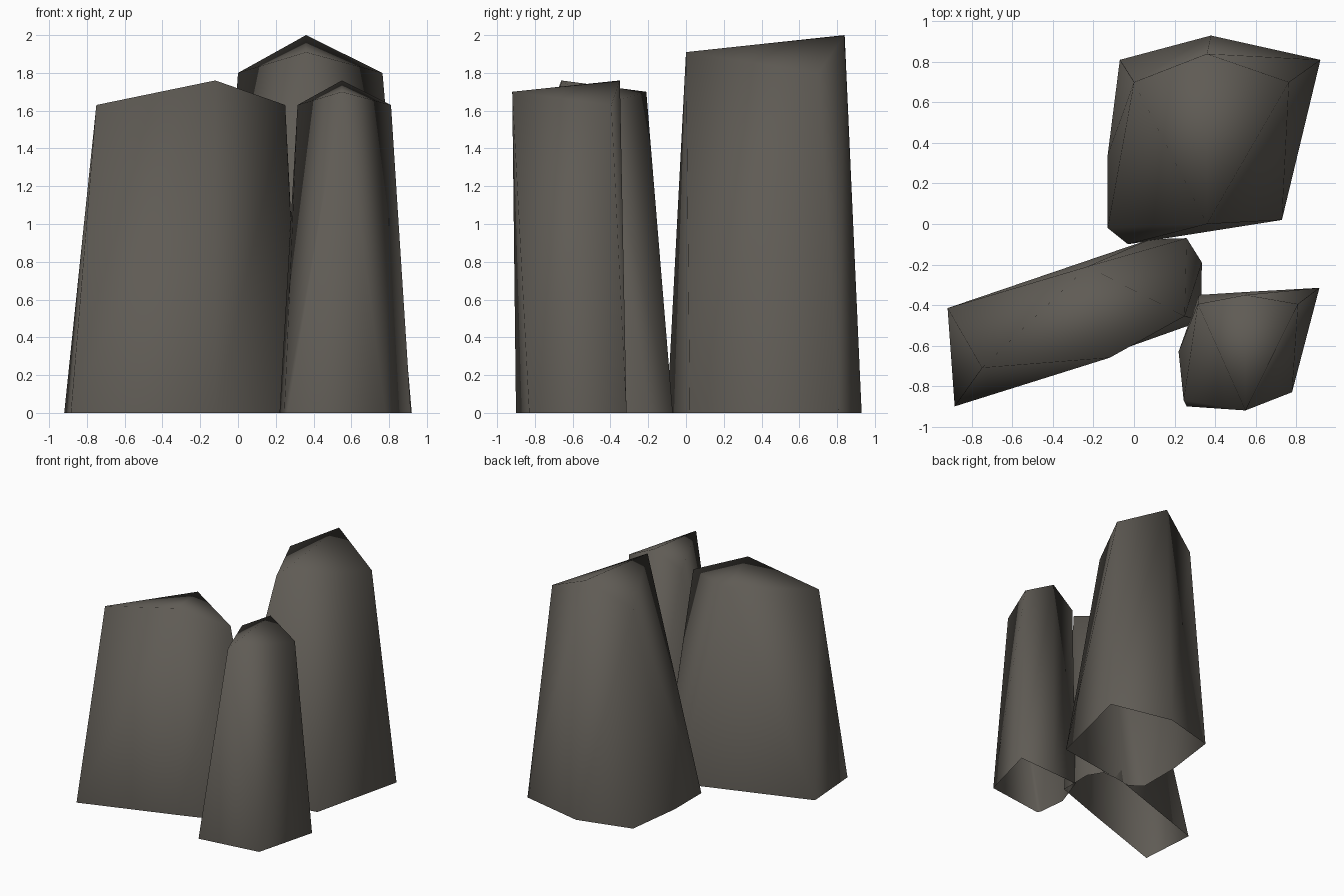
import bpy, bmesh

if "Cube" in bpy.data.objects:
    bpy.data.objects.remove(bpy.data.objects["Cube"])

# one dark stone colour
stone = bpy.data.materials.new("dark_stone")
stone.diffuse_color = (0.115, 0.105, 0.09, 1)
stone.use_nodes = True
stone.node_tree.nodes["Principled BSDF"].inputs["Base Color"].default_value = stone.diffuse_color


def pillar(name, base, top):
    """Rough stone column, open underneath.
    base: (x, y) ring a, m, b (ridge side), c, d1, d2, e
    top:  (x, y, z) shoulder near b, high ridge end, shoulder near a, low ridge end"""
    bm = bmesh.new()
    a, m, b, c, d1, d2, e = [bm.verts.new((x, y, 0)) for x, y in base]
    s1, ridge, s2, nose = [bm.verts.new(p) for p in top]
    faces = [
        # ridge-side walls
        (a, m, ridge, s2), (m, b, s1, ridge),
        # side wall by c
        (b, c, s1), (c, d1, s1), (d1, nose, s1),
        # nose-side walls
        (d1, d2, nose), (d2, e, nose),
        # side wall by a
        (e, s2, nose), (e, a, s2),
        # sloping roof either side of the ridge
        (nose, s2, ridge), (nose, ridge, s1),
    ]
    for f in faces:
        bm.faces.new(f).smooth = True
    me = bpy.data.meshes.new(name)
    bm.to_mesh(me)
    bm.free()
    me.materials.append(stone)
    ob = bpy.data.objects.new(name, me)
    bpy.context.collection.objects.link(ob)
    return ob


# tall stone at the back
pillar("tall_back_stone",
       [(.92, .81), (.38, .93), (-.07, .81), (-.13, .34), (-.13, -.02), (-.03, -.10), (.73, .02)],
       [(0, .70, 1.80), (.36, .84, 2.0), (.765, .70, 1.80), (.36, 0, 1.91)])

# narrow stone at the front right
pillar("narrow_front_stone",
       [(.915, -.315), (.56, -.335), (.32, -.35), (.22, -.63), (.245, -.87), (.26, -.90), (.78, -.83)],
       [(.315, -.395, 1.63), (.55, -.35, 1.76), (.81, -.395, 1.63), (.55, -.92, 1.70)])

# broad slab at the left, turned the other way
pillar("broad_slab_stone",
       [(-.885, -.90), (-.12, -.64), (.33, -.48), (.335, -.19), (.26, -.07), (.08, -.075), (-.92, -.415)],
       [(.25, -.455, 1.63), (-.12, -.66, 1.76), (-.75, -.71, 1.63), (-.23, -.21, 1.70)])
